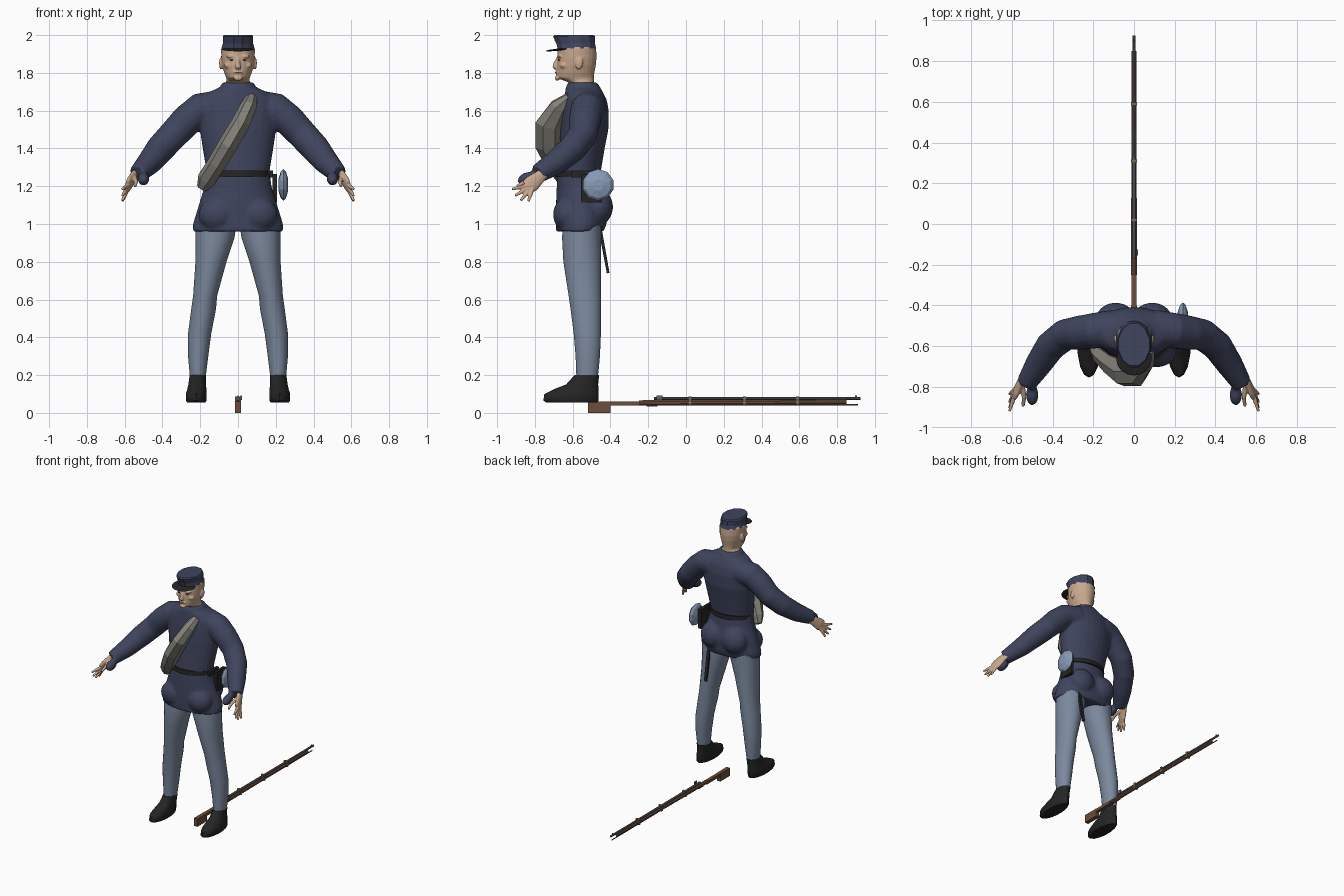
import bpy, bmesh, math
from mathutils import Vector, Matrix

cube = bpy.data.objects.get("Cube")
if cube:
    bpy.data.objects.remove(cube, do_unlink=True)


def material(name, r, g, b):
    m = bpy.data.materials.new(name)
    m.use_nodes = True
    m.diffuse_color = (r, g, b, 1)
    m.node_tree.nodes["Principled BSDF"].inputs["Base Color"].default_value = (r, g, b, 1)
    return m


NAVY = material("navy wool", .05, .058, .11)
BLUE = material("sky blue wool", .2, .25, .34)
SKIN = material("skin", .58, .39, .27)
GREY = material("grey blanket", .23, .22, .19)
BLACK = material("black leather", .018, .018, .018)
CANTEEN = material("canteen blue", .25, .33, .48)
WOOD = material("walnut", .15, .075, .043)
STEEL = material("steel", .13, .13, .14)
LIP = material("lips", .38, .2, .15)
BRASS = material("brass", .2, .15, .08)
UP = Vector((0, 0, 1))


def tube(bm, sections, n=16, normal=None, ref=(1, 0, 0)):
    """Loft ellipses; each section is (centre, radius_u, radius_v)."""
    rings, pts = [], [Vector(s[0]) for s in sections]
    for i, (c, a, b) in enumerate(sections):
        t = normal or (pts[min(i + 1, len(pts) - 1)] - pts[max(i - 1, 0)]).normalized()
        u = Vector(ref)
        u = (u - t * u.dot(t)).normalized()
        v = t.cross(u)
        angles = [2 * math.pi * (k + .5) / n for k in range(n)]
        rings.append([bm.verts.new(pts[i] + u * a * math.cos(q) + v * b * math.sin(q)) for q in angles])
    for r, s in zip(rings, rings[1:]):
        for k in range(n):
            j = (k + 1) % n
            bm.faces.new((r[k], r[j], s[j], s[k]))
    bm.faces.new(rings[0][::-1])
    bm.faces.new(rings[-1])


def stack(bm, rows, x=0, n=24):
    """Horizontal rings; each row is (z, y_front, y_back, half_width[, x])."""
    tube(bm, [((r[4] if len(r) > 4 else x, (r[1] + r[2]) / 2, r[0]), r[3], (r[2] - r[1]) / 2)
              for r in rows], n, UP)


def ball(bm, c, r, tilt=0, seg=16):
    m = Matrix.Translation(c) @ Matrix.Rotation(tilt, 4, 'X') @ Matrix.Diagonal((*r, 1))
    bmesh.ops.create_uvsphere(bm, u_segments=seg, v_segments=seg // 2, radius=1, matrix=m)


def box(bm, c, size):
    bmesh.ops.create_cube(bm, size=1, matrix=Matrix.Translation(c) @ Matrix.Diagonal((*size, 1)))


def finish(bm, name, mat, smooth=True, voxel=0, relax=0):
    bmesh.ops.recalc_face_normals(bm, faces=bm.faces)
    for f in bm.faces:
        f.smooth = smooth
    me = bpy.data.meshes.new(name)
    bm.to_mesh(me)
    bm.free()
    me.materials.append(mat)
    ob = bpy.data.objects.new(name, me)
    bpy.context.collection.objects.link(ob)
    if voxel:
        mod = ob.modifiers.new("blend", 'REMESH')
        mod.mode, mod.voxel_size, mod.use_smooth_shade = 'VOXEL', voxel, True
        mod = ob.modifiers.new("relax", 'SMOOTH')
        mod.iterations, mod.factor = relax, .5
    elif smooth:
        bpy.ops.object.select_all(action='DESELECT')
        ob.select_set(True)
        bpy.context.view_layer.objects.active = ob
        bpy.ops.object.shade_smooth_by_angle(angle=math.radians(50))
    return ob


# Coat: body, seat and sleeves blended into one surface
bm = bmesh.new()
stack(bm, [(.96, -.69, -.435, .24), (1.0, -.69, -.42, .24), (1.08, -.69, -.415, .215),
           (1.2, -.685, -.44, .178), (1.28, -.68, -.45, .168), (1.4, -.67, -.43, .188),
           (1.5, -.665, -.41, .203), (1.6, -.655, -.408, .21), (1.66, -.645, -.42, .2),
           (1.70, -.64, -.44, .15), (1.725, -.637, -.455, .095), (1.75, -.625, -.47, .083)])
for s in (1, -1):
    ball(bm, (s * .09, -.47, 1.09), (.1, .085, .1))
    ball(bm, (s * .11, -.63, 1.05), (.1, .075, .09))
    tube(bm, [((s * .1, -.51, 1.62), .09, .09), ((s * .2, -.525, 1.605), .088, .09),
              ((s * .27, -.535, 1.55), .085, .085), ((s * .34, -.545, 1.475), .078, .08),
              ((s * .41, -.6, 1.40), .074, .077), ((s * .47, -.69, 1.325), .066, .066),
              ((s * .53, -.785, 1.265), .05, .05)], ref=(0, 1, 0))
    ball(bm, (s * .5, -.84, 1.24), (.032, .055, .035), .3)
finish(bm, "coat", NAVY, voxel=.009, relax=8)

# Trousers, shoes and hands on both sides
for s, side in ((1, "left"), (-1, "right")):
    bm = bmesh.new()
    stack(bm, [(.17, -.58, -.468, .04, s * .213), (.3, -.585, -.455, .054, s * .211),
               (.42, -.595, -.45, .062, s * .203), (.55, -.612, -.45, .066, s * .182),
               (.62, -.622, -.45, .064, s * .174), (.8, -.65, -.45, .083, s * .143),
               (.93, -.657, -.45, .105, s * .122), (1.02, -.65, -.45, .11, s * .115)])
    finish(bm, side + "_trouser_leg", BLUE)

    bm = bmesh.new()
    stack(bm, [(.055, -.74, -.47, .05, s * .221), (.065, -.755, -.463, .056, s * .221),
               (.1, -.75, -.463, .057, s * .221), (.125, -.70, -.463, .052, s * .218),
               (.15, -.635, -.465, .048, s * .216), (.2, -.59, -.46, .044, s * .213)], n=14)
    finish(bm, side + "_shoe", BLACK)

    bm = bmesh.new()
    tube(bm, [((s * .53, -.74, 1.28), .028, .022), ((s * .555, -.775, 1.25), .034, .018),
              ((s * .575, -.815, 1.215), .045, .017), ((s * .585, -.84, 1.195), .04, .013)],
         n=12, ref=(0, -.6, .8))
    for y, z in ((-.92, 1.185), (-.905, 1.15), (-.875, 1.125), (-.835, 1.12)):
        tip = Vector((s * .612, y, z))
        root = Vector((s * .575, -.805, 1.21)).lerp(tip, .2)
        tube(bm, [(root, .012, .012), (root.lerp(tip, .5), .011, .011), (tip, .007, .007)], n=8)
    tube(bm, [((s * .55, -.785, 1.25), .013, .013), ((s * .54, -.85, 1.225), .012, .012),
              ((s * .545, -.895, 1.2), .008, .008)], n=8)
    finish(bm, side + "_hand", SKIN, voxel=.004, relax=2)

# Head with neck, nose, brow and ears
bm = bmesh.new()
stack(bm, [(1.68, -.61, -.485, .066), (1.75, -.62, -.487, .066), (1.762, -.655, -.487, .06),
           (1.775, -.683, -.487, .063), (1.8, -.684, -.485, .073), (1.84, -.684, -.477, .084),
           (1.88, -.682, -.473, .089), (1.93, -.68, -.475, .09), (1.965, -.65, -.49, .07)])
tube(bm, [((0, -.676, 1.88), .009, .008), ((0, -.69, 1.85), .011, .012),
          ((0, -.696, 1.831), .017, .012), ((0, -.682, 1.822), .012, .01)], n=10)
ball(bm, (0, -.682, 1.772), (.025, .012, .014))
ball(bm, (0, -.682, 1.802), (.026, .009, .012))
for s in (1, -1):
    ball(bm, (s * .091, -.565, 1.85), (.009, .02, .033), -.2)
    ball(bm, (s * .035, -.668, 1.887), (.028, .014, .008))
    ball(bm, (s * .05, -.645, 1.84), (.024, .024, .018))
finish(bm, "head", SKIN, voxel=.005, relax=3)

bm = bmesh.new()
ball(bm, (0, -.69, 1.802), (.02, .004, .004))
finish(bm, "mouth", LIP)
bm = bmesh.new()
for s in (1, -1):
    ball(bm, (s * .034, -.672, 1.868), (.012, .007, .004))
finish(bm, "eyes", BLACK)

# Faceted cap with a leather peak
bm = bmesh.new()
stack(bm, [(1.928, -.683, -.472, .091), (1.955, -.69, -.478, .083),
           (1.992, -.708, -.477, .083), (2.0, -.70, -.485, .078)], n=12)
finish(bm, "cap", NAVY, smooth=False)
bm = bmesh.new()
ball(bm, (0, -.665, 1.924), (.087, .08, .006), .1)
finish(bm, "cap_peak", BLACK)

# Blanket roll slung across the chest
bm = bmesh.new()
tube(bm, [((.075, -.62, 1.675), .03, .02), ((.055, -.675, 1.62), .045, .05),
          ((.015, -.725, 1.53), .052, .075), ((-.05, -.725, 1.42), .055, .075),
          ((-.11, -.685, 1.32), .052, .06), ((-.165, -.635, 1.235), .052, .045),
          ((-.19, -.615, 1.19), .03, .025)], n=7, ref=(.85, 0, -.5))
finish(bm, "blanket_roll", GREY, smooth=False)

# Belt, pouch, scabbard and canteen
bm = bmesh.new()
stack(bm, [(1.25, -.692, -.434, .168), (1.283, -.69, -.436, .168)])
finish(bm, "belt", BLACK)
bm = bmesh.new()
box(bm, (.195, -.5, 1.19), (.025, .11, .15))
box(bm, (.175, -.555, 1.265), (.02, .11, .035))
finish(bm, "pouch", BLACK, smooth=False)
bm = bmesh.new()
tube(bm, [((.12, -.465, 1.03), .017, .013), ((.12, -.412, .74), .014, .01)], n=4)
finish(bm, "scabbard", BLACK, smooth=False)
bm = bmesh.new()
tube(bm, [((.24 + dx, -.465, 1.207), r, r) for dx, r in
          ((-.026, .03), (-.014, .07), (0, .084), (.014, .07), (.026, .03))], n=10, ref=(0, 1, 0))
finish(bm, "canteen", CANTEEN, smooth=False)

# Rifle lying along the ground
bm = bmesh.new()
box(bm, (0, -.46, .03), (.03, .12, .06))
box(bm, (0, -.32, .049), (.026, .17, .022))
tube(bm, [((0, -.25, .053), .016, .015), ((0, .85, .058), .012, .013)], n=8)
finish(bm, "rifle_stock", WOOD, smooth=False)
bm = bmesh.new()
tube(bm, [((0, -.17, .076), .011, .009), ((0, .925, .076), .008, .008)], n=8)
tube(bm, [((0, -.1, .043), .004, .004), ((0, .91, .043), .004, .004)], n=6)
box(bm, (.016, -.14, .08), (.008, .03, .026))
box(bm, (0, -.18, .036), (.008, .06, .006))
box(bm, (0, .9, .088), (.004, .012, .008))
finish(bm, "rifle_barrel", STEEL, smooth=False)
bm = bmesh.new()
for y in (.02, .31, .59):
    box(bm, (0, y, .064), (.03, .016, .044))
finish(bm, "rifle_bands", BRASS, smooth=False)
